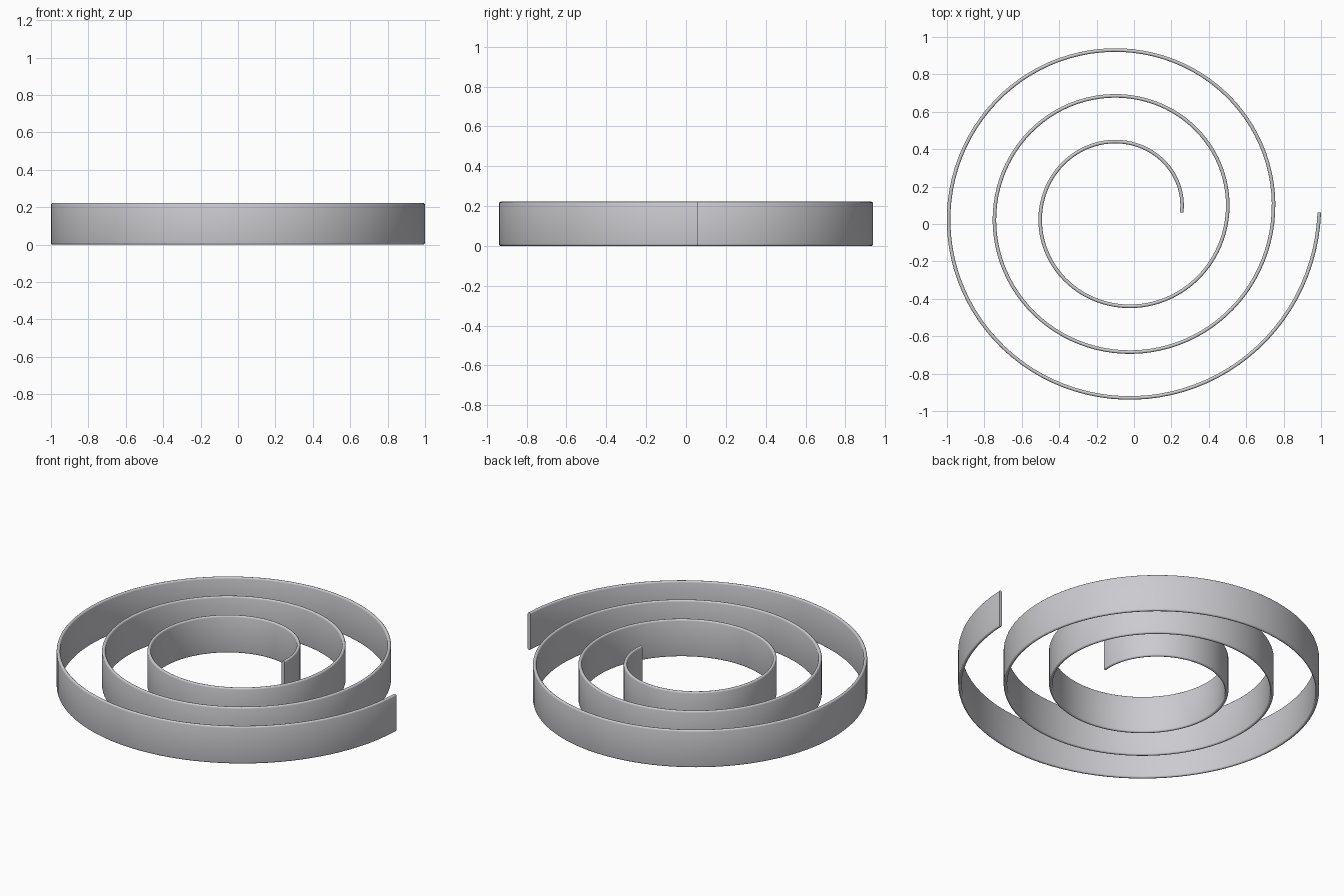
import bpy
import bmesh
from math import cos, sin, pi, tau, radians

cube = bpy.data.objects.get("Cube")
if cube:
    bpy.data.objects.remove(cube, do_unlink=True)

# Spiral dimensions
PITCH = 0.2453           # radial growth per turn
INNER = 0.316            # radius at the inner end
TURNS = 3
STEPS = 96               # sections per turn
HEIGHT = 0.222
ROUND = 0.0095           # half the strip thickness, radius of the rounded rims
CENTRE = (-PITCH / 4, PITCH / 4)
ARC = 6


def strip_profile():
    """Upright strip with rounded top and bottom rims: (radial offset, z)."""
    points = []
    for start, z in ((0, HEIGHT - ROUND), (pi, ROUND)):
        for i in range(ARC + 1):
            a = start + pi * i / ARC
            points.append((ROUND * cos(a), z + ROUND * sin(a)))
    return points


def metal():
    colour = (0.6, 0.6, 0.63, 1)
    mat = bpy.data.materials.new("grey metal")
    mat.use_nodes = True
    mat.diffuse_color = colour
    mat.node_tree.nodes["Principled BSDF"].inputs["Base Color"].default_value = colour
    return mat


# Sweep the profile along the spiral
bm = bmesh.new()
profile = strip_profile()
rings = []
for i in range(TURNS * STEPS + 1):
    turn = i / STEPS
    radius = INNER + PITCH * turn
    c, s = cos(tau * turn), sin(tau * turn)
    rings.append([bm.verts.new((CENTRE[0] + (radius + o) * c,
                                CENTRE[1] + (radius + o) * s, z))
                  for o, z in profile])
for a, b in zip(rings, rings[1:]):
    for j in range(len(profile)):
        k = (j + 1) % len(profile)
        bm.faces.new((a[j], a[k], b[k], b[j]))

# Flat ends
bm.faces.new(rings[0])
bm.faces.new(rings[-1])
bmesh.ops.recalc_face_normals(bm, faces=bm.faces)

mesh = bpy.data.meshes.new("spiral_strip")
bm.to_mesh(mesh)
bm.free()
mesh.materials.append(metal())
strip = bpy.data.objects.new("spiral_strip", mesh)
bpy.context.collection.objects.link(strip)

bpy.ops.object.select_all(action="DESELECT")
strip.select_set(True)
bpy.context.view_layer.objects.active = strip
bpy.ops.object.shade_smooth_by_angle(angle=radians(40))
